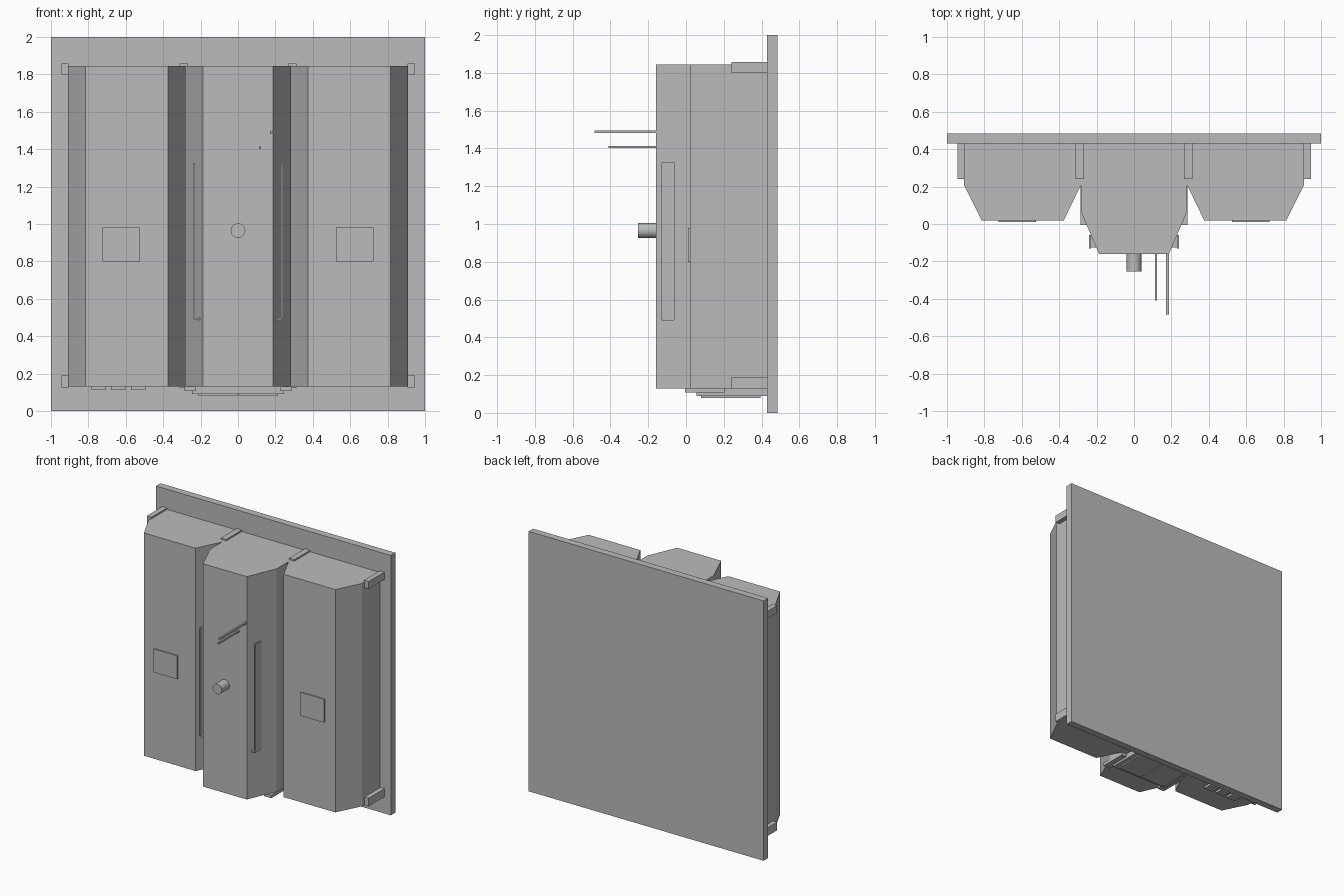
import bpy, bmesh, math

if "Cube" in bpy.data.objects:
    bpy.data.objects.remove(bpy.data.objects["Cube"])

grey = bpy.data.materials.new("plain grey")
grey.diffuse_color = (0.5, 0.5, 0.5, 1)
grey.use_nodes = True
grey.node_tree.nodes["Principled BSDF"].inputs["Base Color"].default_value = grey.diffuse_color


def finish(name, bm):
    bmesh.ops.recalc_face_normals(bm, faces=bm.faces)
    me = bpy.data.meshes.new(name)
    bm.to_mesh(me)
    bm.free()
    me.materials.append(grey)
    ob = bpy.data.objects.new(name, me)
    bpy.context.collection.objects.link(ob)
    return ob


def prism(name, outline, z0, z1):
    """Extrude a plan outline (x, y) upward."""
    bm = bmesh.new()
    face = bm.faces.new([bm.verts.new((x, y, z0)) for x, y in outline])
    ext = bmesh.ops.extrude_face_region(bm, geom=[face])
    top = [v for v in ext["geom"] if isinstance(v, bmesh.types.BMVert)]
    bmesh.ops.translate(bm, verts=top, vec=(0, 0, z1 - z0))
    return finish(name, bm)


def box(name, x, y, z):
    return prism(name, [(x[0], y[0]), (x[1], y[0]), (x[1], y[1]), (x[0], y[1])], *z)


def pair(name, x, y, z):
    """Box on the right and its mirror on the left."""
    box(name + "_right", x, y, z)
    box(name + "_left", (-x[1], -x[0]), y, z)


# Back panel
box("back_panel", (-1, 1), (0.43, 0.485), (0, 2))

# Three chamfered cabinets
LOW, HIGH = 0.13, 1.845
prism("centre_cabinet", [(-0.283, 0.43), (-0.283, 0.065), (-0.187, -0.16),
                         (0.187, -0.16), (0.283, 0.065), (0.283, 0.43)], LOW, HIGH)
side = [(0.283, 0.43), (0.283, 0.21), (0.375, 0.02),
        (0.815, 0.02), (0.91, 0.21), (0.91, 0.43)]
prism("side_cabinet_right", side, LOW, HIGH)
prism("side_cabinet_left", [(-x, y) for x, y in side], LOW, HIGH)

# Mounting brackets at the cabinet corners
for level, z in (("lower", (0.127, 0.19)), ("upper", (1.80, 1.857))):
    pair("outer_bracket_" + level, (0.905, 0.945), (0.24, 0.43), z)
    pair("inner_bracket_" + level, (0.268, 0.313), (0.24, 0.43), z)

# Square plates on the side cabinets
pair("front_plate", (0.525, 0.725), (0.01, 0.02), (0.80, 0.98))

# Long handles beside the centre cabinet, with their lower mounts
pair("side_handle", (0.231, 0.24), (-0.13, -0.06), (0.495, 1.325))
pair("handle_mount", (0.195, 0.235), (-0.125, -0.06), (0.487, 0.497))

# Round knob
bm = bmesh.new()
bmesh.ops.create_cone(bm, cap_ends=True, segments=32, radius1=0.039, radius2=0.039, depth=0.095)
knob = finish("knob", bm)
knob.rotation_euler.x = math.pi / 2
knob.location = (0, -0.2055, 0.965)
for p in knob.data.polygons:
    p.use_smooth = len(p.vertices) == 4
for e in knob.data.edges:
    a, b = (knob.data.vertices[i].co.z for i in e.vertices)
    e.use_edge_sharp = abs(a - b) < 0.001

# Two thin front rods
box("long_rod", (0.172, 0.186), (-0.485, -0.16), (1.482, 1.496))
box("short_rod", (0.112, 0.124), (-0.41, -0.16), (1.402, 1.414))

# Underside tray with twin panels and side rails
box("under_tray", (-0.245, 0.245), (0.055, 0.43), (0.09, 0.13))
pair("under_panel", (0.004, 0.212), (0.08, 0.395), (0.08, 0.09))
pair("under_rail", (0.225, 0.287), (-0.005, 0.205), (0.107, 0.13))

# Three small buttons below the left cabinet
for i, x in enumerate((-0.745, -0.64, -0.533)):
    box("under_button_%d" % (i + 1), (x - 0.039, x + 0.039), (0.21, 0.27), (0.113, 0.13))
